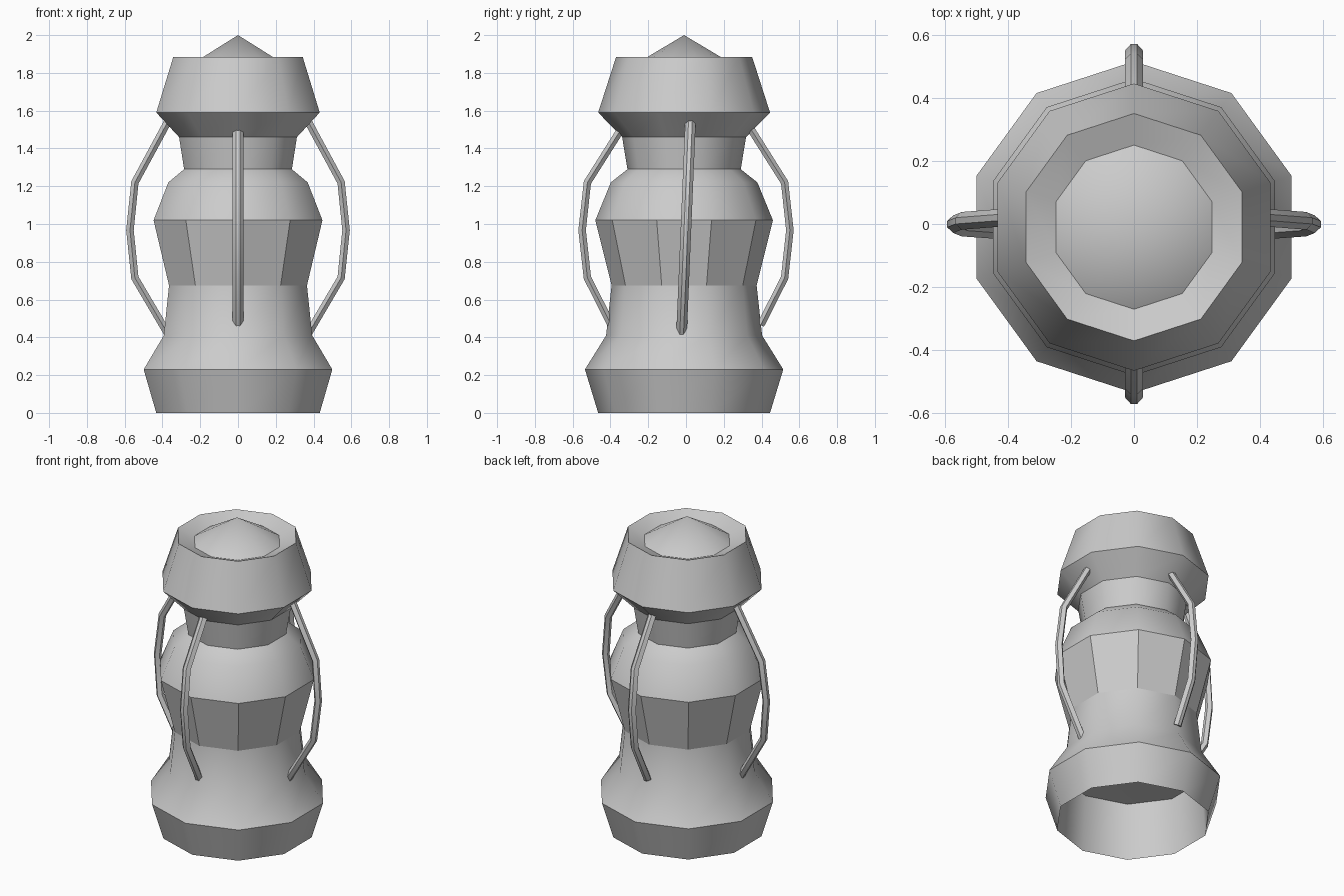
import bpy, bmesh
from math import sin, cos, pi, radians
from mathutils import Vector

if "Cube" in bpy.data.objects:
    bpy.data.objects.remove(bpy.data.objects["Cube"])

SIDES = 10
BODY_Y = -0.01


def finish(name, bm, smooth=True, recalc=True):
    if recalc:
        bmesh.ops.recalc_face_normals(bm, faces=bm.faces)
    mesh = bpy.data.meshes.new(name)
    bm.to_mesh(mesh)
    bm.free()
    ob = bpy.data.objects.new(name, mesh)
    bpy.context.collection.objects.link(ob)
    if smooth:
        bpy.ops.object.select_all(action='DESELECT')
        ob.select_set(True)
        bpy.context.view_layer.objects.active = ob
        bpy.ops.object.shade_smooth_by_angle(angle=radians(37))
    return ob


def lathe(name, profile, smooth=True):
    """Ten-sided turned part; profile runs upward on the outside (radius, z)."""
    bm = bmesh.new()
    rings = []
    for r, z in profile:
        if r == 0:
            rings.append([bm.verts.new((0, BODY_Y, z))] * SIDES)
        else:
            rings.append([bm.verts.new((r * cos(pi / 2 + 2 * pi * i / SIDES),
                                        BODY_Y + r * sin(pi / 2 + 2 * pi * i / SIDES), z))
                          for i in range(SIDES)])
    for a, b in zip(rings, rings[1:]):
        for i in range(SIDES):
            j = (i + 1) % SIDES
            bm.faces.new(list(dict.fromkeys((a[i], a[j], b[j], b[i]))))
    return finish(name, bm, smooth, recalc=False)


def handle(name, path, out, lean):
    """Bent bar with a six-sided section; path is (radius, z) along direction out."""
    out = Vector(out)
    side = Vector((abs(out.y), abs(out.x), 0))
    section = [(0.028, 0), (0.01, 0.02), (-0.01, 0.02),
               (-0.028, 0), (-0.01, -0.02), (0.01, -0.02)]
    pts = [out * r + Vector((0, 0, z)) + side * lean * (z - 0.98) for r, z in path]
    bm = bmesh.new()
    rings = []
    for i, p in enumerate(pts):
        t = (pts[min(i + 1, len(pts) - 1)] - pts[max(i - 1, 0)]).normalized()
        n = side.cross(t).normalized()
        rings.append([bm.verts.new(p + side * u + n * v) for u, v in section])
    for a, b in zip(rings, rings[1:]):
        for i in range(6):
            j = (i + 1) % 6
            bm.faces.new((a[i], a[j], b[j], b[i]))
    bm.faces.new(rings[0])
    bm.faces.new(rings[-1])
    return finish(name, bm)


# Hollow foot and flared base
lathe("base", [(0, 0.37), (0.43, 0.36), (0.455, 0), (0.525, 0.23),
               (0.413, 0.41), (0.384, 0.675)])
# Flat panelled lamp window
lathe("lamp_panels", [(0.384, 0.675), (0.47, 1.02)], smooth=False)
# Shoulder and neck
lathe("shoulder", [(0.47, 1.02), (0.388, 1.22), (0.30, 1.29), (0.328, 1.46)])
# Cap with sunken rim and pointed centre
lathe("cap", [(0.328, 1.46), (0.455, 1.59), (0.36, 1.885), (0.26, 1.845), (0, 2.0)])

# Four guard handles
side_path = [(0.37, 1.545), (0.546, 1.22), (0.572, 0.967), (0.546, 0.715), (0.375, 0.425)]
front_path = [(0.345, 1.5), (0.522, 1.22), (0.55, 0.967), (0.522, 0.715), (0.395, 0.465)]
for s, a, b in ((1, "right", "back"), (-1, "left", "front")):
    handle(a + "_handle", side_path, (s, 0, 0), 0.042)
    handle(b + "_handle", front_path, (0, s, 0), 0)
